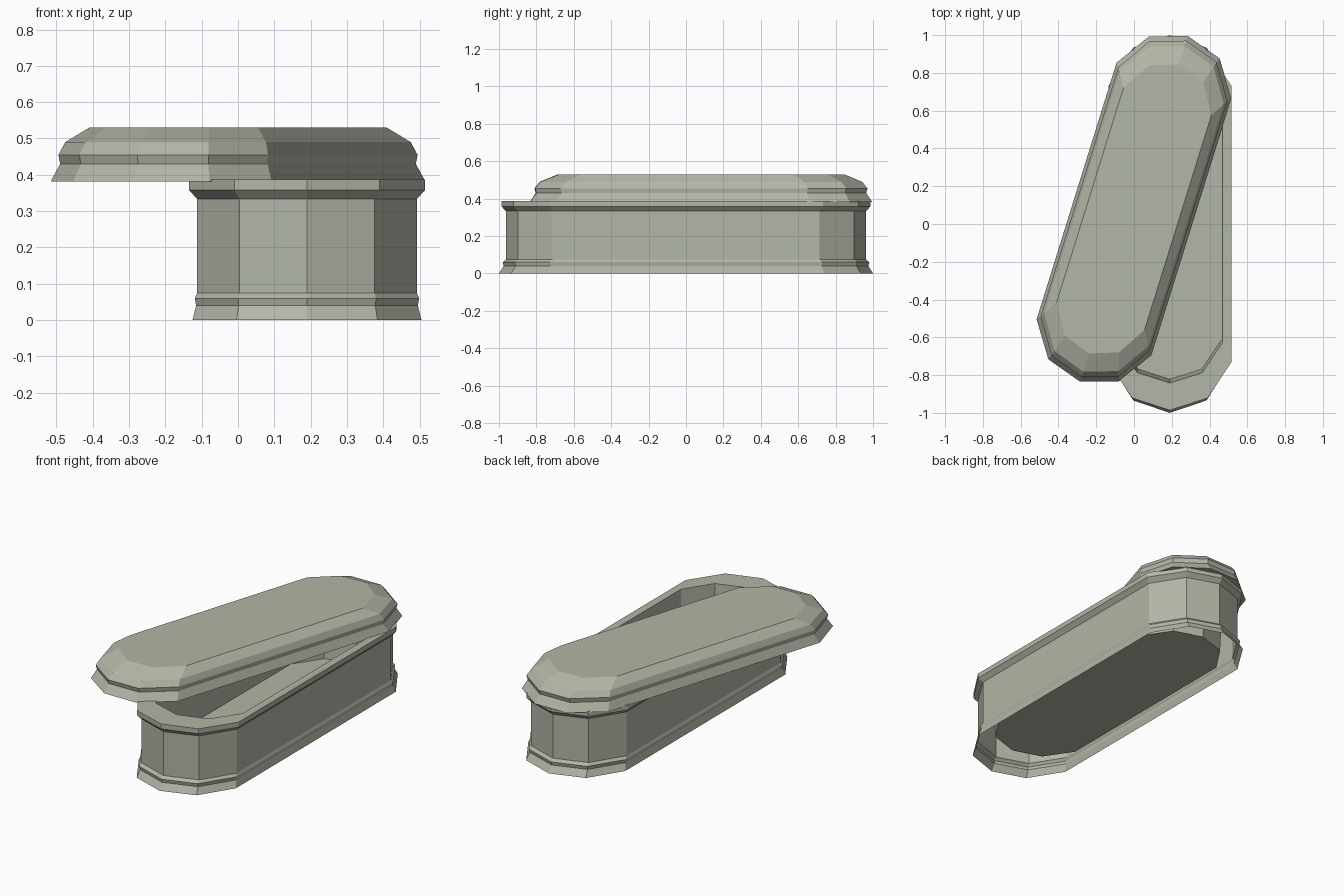
import bpy
import bmesh
from math import radians

cube = bpy.data.objects.get("Cube")
if cube:
    bpy.data.objects.remove(cube, do_unlink=True)

# Single stone colour
stone = bpy.data.materials.new("grey_green_stone")
stone.use_nodes = True
colour = (0.45, 0.465, 0.385, 1)
stone.diffuse_color = colour
bsdf = stone.node_tree.nodes["Principled BSDF"]
bsdf.inputs["Base Color"].default_value = colour
bsdf.inputs["Roughness"].default_value = 0.9

# Ten-sided elongated outline: one quarter, mirrored to a counter-clockwise loop
quarter = [(0.325, 0.735), (0.2, 0.925)]
back = quarter + [(0, 0.99)] + [(-x, y) for x, y in reversed(quarter)]
OUTLINE = back + [(-x, -y) for x, y in back]


def loft(name, profile, cap_start):
    """Join scaled outlines in order; rows are (height, width scale, length scale)."""
    bm = bmesh.new()
    rings = [[bm.verts.new((x * sx, y * sy, z)) for x, y in OUTLINE]
             for z, sx, sy in profile]
    count = len(OUTLINE)
    for low, high in zip(rings, rings[1:]):
        for i in range(count):
            j = (i + 1) % count
            bm.faces.new((low[i], low[j], high[j], high[i]))
    bm.faces.new(rings[-1])
    if cap_start:
        bm.faces.new(rings[0][::-1])
    mesh = bpy.data.meshes.new(name)
    bm.to_mesh(mesh)
    bm.free()
    mesh.materials.append(stone)
    obj = bpy.data.objects.new(name, mesh)
    bpy.context.collection.objects.link(obj)
    return obj


# Box: flared plinth, straight wall, rim, then down the inside to the floor
box = loft("stone_box", [
    (0, 0.97, 1.01), (0.04, 0.94, 0.985), (0.06, 0.95, 0.99), (0.075, 0.93, 0.972),
    (0.333, 0.93, 0.972), (0.358, 1, 0.996), (0.387, 1, 0.996),
    (0.387, 0.86, 0.85), (0.055, 0.845, 0.83)], False)
box.location.x = 0.19

# Lid: recessed underside, flared lip, narrow band and bevelled top, swung aside
lid = loft("stone_lid", [
    (0.45, 0.84, 0.83), (0.382, 0.84, 0.83),
    (0.382, 0.98, 0.968), (0.43, 0.92, 0.935), (0.455, 0.93, 0.942),
    (0.49, 0.89, 0.912), (0.53, 0.75, 0.81)], True)
lid.location.y = 0.08
lid.rotation_euler.z = radians(-17.3)
